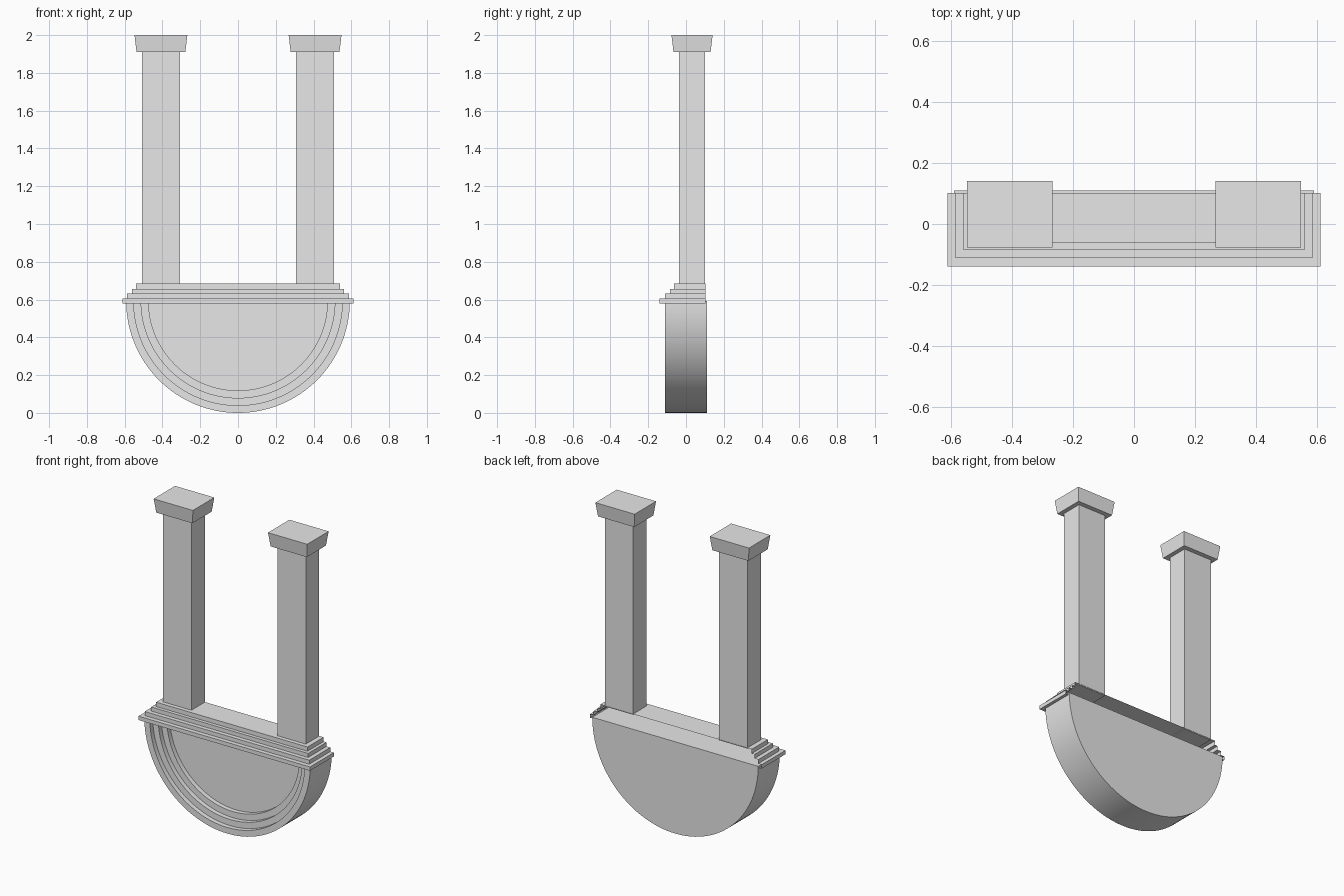
import bpy
import bmesh
import math

cube = bpy.data.objects.get("Cube")
if cube:
    bpy.data.objects.remove(cube, do_unlink=True)

# One plain stone colour
stone = bpy.data.materials.new("grey_stone")
stone.use_nodes = True
GREY = (0.8, 0.8, 0.8, 1)
stone.diffuse_color = GREY
stone.node_tree.nodes["Principled BSDF"].inputs["Base Color"].default_value = GREY


def finish(name, bm, smooth=False):
    """Turn a bmesh into a named object with the stone material."""
    bmesh.ops.recalc_face_normals(bm, faces=bm.faces)
    mesh = bpy.data.meshes.new(name)
    bm.to_mesh(mesh)
    bm.free()
    mesh.materials.append(stone)
    obj = bpy.data.objects.new(name, mesh)
    bpy.context.collection.objects.link(obj)
    if smooth:
        bpy.ops.object.select_all(action="DESELECT")
        obj.select_set(True)
        bpy.context.view_layer.objects.active = obj
        bpy.ops.object.shade_smooth_by_angle(angle=math.radians(30))
    return obj


def bridge(bm, a, b):
    """Join two open rows of vertices with quads."""
    for i in range(len(a) - 1):
        bm.faces.new((a[i], a[i + 1], b[i + 1], b[i]))


def tapered_box(name, cx, cy, bottom, top):
    """Box between two levels, each given as (half x, half y, z)."""
    bm = bmesh.new()
    rows = [[bm.verts.new((cx + sx * hx, cy + sy * hy, z))
             for sx, sy in ((-1, -1), (1, -1), (1, 1), (-1, 1))]
            for hx, hy, z in (bottom, top)]
    for row in rows:
        bm.faces.new(row)
    bridge(bm, rows[0] + rows[0][:1], rows[1] + rows[1][:1])
    return finish(name, bm)


# Half-round panel: front steps inward in three concentric rings
RADIUS, RING, SEGMENTS = 0.592, 0.0395, 64
profile = [(RADIUS, 0.11), (RADIUS, -0.11)]
for i in range(1, 4):
    r = RADIUS - RING * i
    profile += [(r, -0.14 + 0.03 * i), (r, -0.11 + 0.03 * i)]
bm = bmesh.new()
arcs = []
for r, y in profile:
    angles = [math.pi * (1 + i / SEGMENTS) for i in range(SEGMENTS + 1)]
    arcs.append([bm.verts.new((r * math.cos(a), y, RADIUS + r * math.sin(a)))
                 for a in angles])
for a, b in zip(arcs, arcs[1:]):
    bridge(bm, a, b)
bm.faces.new(arcs[0])
bm.faces.new(arcs[-1])
for a, b in zip(arcs, arcs[1:]):
    if a[0].co.y != b[0].co.y:      # flat top, in strips across the width
        bm.faces.new((a[0], a[-1], b[-1], b[0]))
finish("half_round_panel", bm, smooth=True)

# Stepped ledge: four tiers wrapping three sides, open at the back
TIERS = [(0.612, -0.14, 0.605), (0.587, -0.112, 0.631),
         (0.56, -0.085, 0.657), (0.54, -0.063, 0.685)]
BACK = 0.102
bm = bmesh.new()
rows = []
low = 0.58
for half, front, high in TIERS:
    for z in (low, high):
        rows.append([bm.verts.new(p) for p in (
            (-half, BACK, z), (-half, front, z), (half, front, z), (half, BACK, z))])
    low = high
for a, b in zip(rows, rows[1:]):
    bridge(bm, a, b)
bm.faces.new(rows[0])
bm.faces.new(rows[-1])
finish("stepped_ledge", bm)

# Two square pillars with flared capitals
for side, sign in (("left", 1), ("right", -1)):
    x = sign * 0.408
    tapered_box(side + "_pillar", x, 0.032, (0.101, 0.068, 0.68), (0.101, 0.068, 1.915))
    tapered_box(side + "_capital", x, 0.032, (0.129, 0.098, 1.91), (0.14, 0.109, 2.0))
